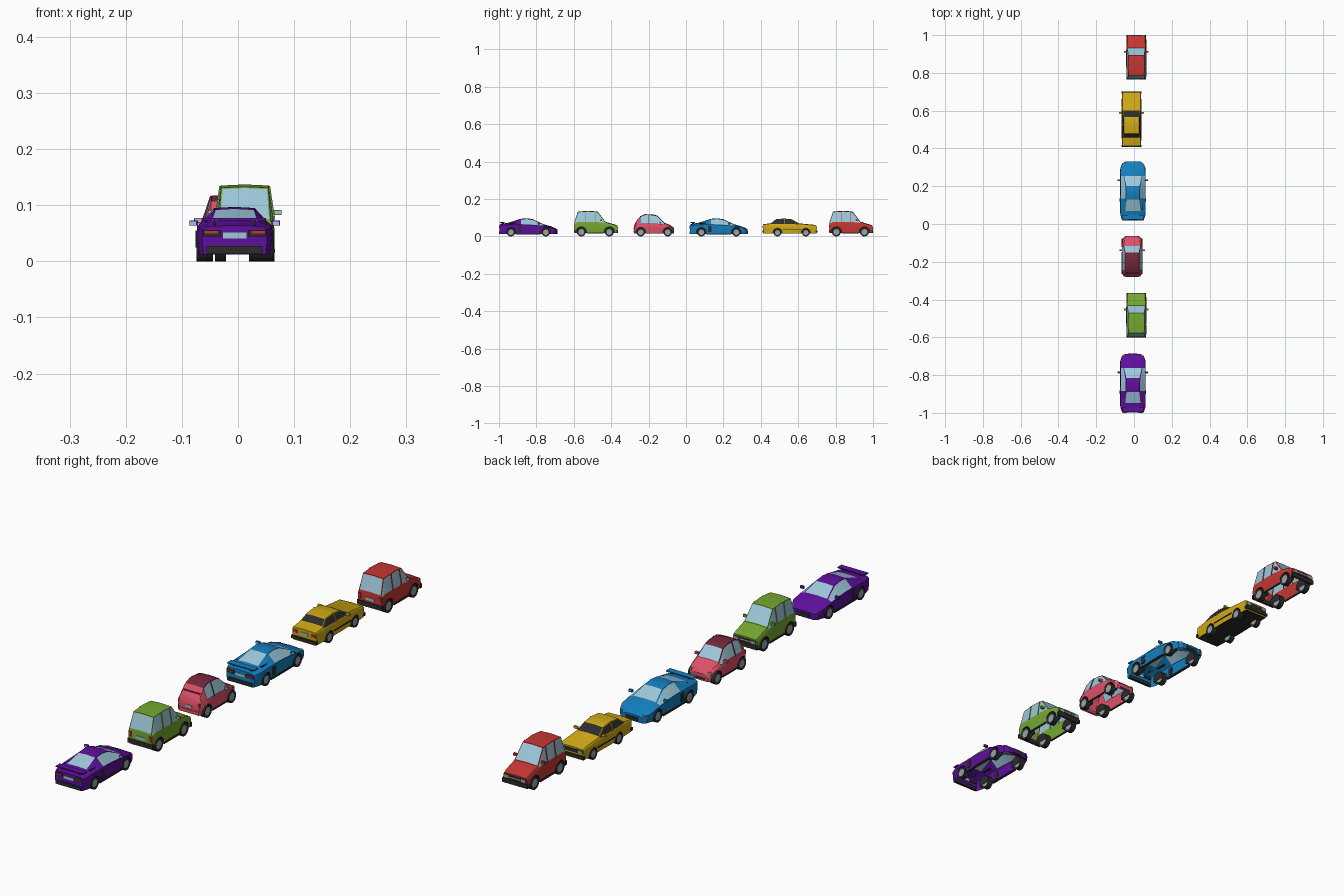
import bpy, bmesh, math
from mathutils import Matrix, Vector

if "Cube" in bpy.data.objects:
    bpy.data.objects.remove(bpy.data.objects["Cube"], do_unlink=True)


def material(name, r, g, b):
    m = bpy.data.materials.new(name)
    m.use_nodes = True
    m.diffuse_color = (r, g, b, 1)
    m.node_tree.nodes["Principled BSDF"].inputs["Base Color"].default_value = (r, g, b, 1)
    return m


PURPLE = material("purple paint", .11, .005, .33)
GREEN = material("green paint", .18, .38, .03)
PINK = material("pink paint", .73, .08, .14)
MAROON = material("dark red fabric", .18, .02, .045)
BLUE = material("blue paint", .007, .21, .52)
YELLOW = material("yellow paint", .62, .39, .008)
RED = material("red paint", .55, .038, .032)
DARK = material("dark rubber", .025, .025, .027)
GLASS = material("pale glass", .34, .58, .7)
GREY = material("light grey metal", .32, .37, .4)


def add_object(name, bm, mats, loc=(0, 0, 0)):
    bmesh.ops.recalc_face_normals(bm, faces=bm.faces)
    me = bpy.data.meshes.new(name)
    bm.to_mesh(me)
    bm.free()
    for m in mats:
        me.materials.append(m)
    ob = bpy.data.objects.new(name, me)
    ob.location = loc
    bpy.context.collection.objects.link(ob)
    return ob


def soften(me, angle=28):
    me.shade_smooth()
    me.set_sharp_from_angle(angle=math.radians(angle))


def cylinder(bm, radius, depth, loc):
    mat = Matrix.Translation(loc) @ Matrix.Rotation(math.pi / 2, 4, 'Y')
    return bmesh.ops.create_cone(bm, cap_ends=True, segments=24, radius1=radius,
                                 radius2=radius, depth=depth, matrix=mat)


class Car:
    """A shell lofted through stations of (y, half width, belt z, roof half width, roof z)."""

    def __init__(self, name, x, y, paint, stations, sides, screen, rear, wheels, radius,
                 base, roof=None, glass=GLASS, floor=False):
        self.name, self.loc, self.paint = name, (x, y, 0), paint
        self.st, self.base = stations, base
        self.width = max(s[1] for s in stations)
        self.length = stations[-1][0]
        mats = [paint, DARK, glass, roof or paint]
        self.body(mats, sides, screen, rear, wheels, radius, floor)
        self.wheels(wheels, radius)

    def body(self, mats, sides, screen, rear, wheels, radius, floor):
        bm = bmesh.new()
        rings = []
        for y, w, belt, rw, top in self.st:
            half = [(w * .95, self.base), (w, self.base + (belt - self.base) * .6),
                    (w * .98, belt), (rw, top)]
            pts = [(-a, z) for a, z in half] + [(0, top + .002)] + half[::-1]
            rings.append([bm.verts.new((a, y, z)) for a, z in pts])
        n = len(rings[0])
        strips = []
        for a, b in zip(rings, rings[1:]):
            strips.append([bm.faces.new((a[k], a[(k + 1) % n], b[(k + 1) % n], b[k]))
                           for k in range(n)])
        bm.faces.new(rings[0])
        bm.faces.new(rings[-1][::-1])
        bmesh.ops.recalc_face_normals(bm, faces=bm.faces)
        # cabin upper colour
        for i in range(*sides):
            for k in range(2, 6):
                strips[i][k].material_index = 3
        # glazing, inset from the frame
        regions = [[strips[i][k] for i in range(*sides)] for k in (2, 5)]
        regions += [[strips[i][k] for i in range(*r) for k in (3, 4)] for r in (screen, rear) if r]
        for faces in regions:
            bmesh.ops.inset_region(bm, faces=faces, thickness=.0025, use_even_offset=True)
            for f in faces:
                f.material_index = 2
        ob = add_object(self.name + " body", bm, mats, self.loc)
        # wheel arches
        bm = bmesh.new()
        for y in wheels:
            for s in (-1, 1):
                cylinder(bm, radius * 1.15, .046, (s * (self.width - .003), y, radius))
        for f in bm.faces:
            f.material_index = 1
        cutter = add_object(self.name + " arch cutter", bm, mats, self.loc)
        cutter.hide_render = True
        mod = ob.modifiers.new("arches", 'BOOLEAN')
        mod.operation, mod.solver, mod.object = 'DIFFERENCE', 'EXACT', cutter
        bpy.context.view_layer.update()
        done = bpy.data.meshes.new_from_object(
            ob.evaluated_get(bpy.context.evaluated_depsgraph_get()))
        ob.modifiers.clear()
        ob.data = done
        bpy.data.objects.remove(cutter, do_unlink=True)
        # open or dark underside
        bm = bmesh.new()
        bm.from_mesh(done)
        under = [f for f in bm.faces
                 if f.normal.z < -.95 and f.calc_center_median().z < self.base + .002]
        if floor:
            for f in under:
                f.material_index = 1
        else:
            bmesh.ops.delete(bm, geom=under, context='FACES')
        bm.to_mesh(done)
        bm.free()
        soften(done)

    def wheels(self, ys, radius):
        for y, end in zip(ys, ("rear", "front")):
            for s, side in ((-1, "right"), (1, "left")):
                bm = bmesh.new()
                cylinder(bm, radius, .02, (0, 0, 0))
                caps = [f for f in bm.faces if len(f.verts) > 4]
                bmesh.ops.inset_individual(bm, faces=caps, thickness=radius * .35, depth=-.002)
                for f in caps:
                    f.material_index = 1
                x, yy, _ = self.loc
                ob = add_object(f"{self.name} {end} {side} wheel", bm, [DARK, GREY],
                                (x + s * (self.width - .010), yy + y, radius))
                soften(ob.data, 40)

    def box(self, part, center, size, mat, pair=False, turn=0):
        for s in ((-1, 1) if pair else (1,)):
            bm = bmesh.new()
            bmesh.ops.create_cube(bm, size=1, matrix=Matrix.Rotation(s * turn, 4, 'Z')
                                  @ Matrix.Diagonal((*size, 1)))
            x, y, z = center
            side = {True: " left" if s > 0 else " right", False: ""}[pair]
            add_object(f"{self.name}{side} {part}", bm, [mat],
                       Vector(self.loc) + Vector((s * x, y, z)))

    def pillars(self, index, mat, y):
        """Window post on each side, leaning with the glass."""
        a, b = [self.st[i] for i in (index, index + 1)]
        t = (y - a[0]) / (b[0] - a[0])
        _, w, belt, rw, top = [p + (q - p) * t for p, q in zip(a, b)]
        for s, side in ((-1, "right"), (1, "left")):
            low, high = Vector((s * w * .98, y, belt)), Vector((s * rw, y, top))
            rot = (high - low).to_track_quat('Z', 'Y').to_matrix().to_4x4()
            bm = bmesh.new()
            bmesh.ops.create_cube(bm, size=1, matrix=Matrix.Translation((low + high) / 2) @ rot
                                  @ Matrix.Diagonal((.003, .005, (high - low).length, 1)))
            add_object(f"{self.name} {side} window post", bm, [mat], self.loc)

    def mirrors(self, y, z):
        x = self.width + .005
        self.box("mirror", (x, y, z), (.015, .008, .009), self.paint, True)
        self.box("mirror glass", (x + .001, y - .0045, z), (.011, .001, .006), GLASS, True)


# Sports cars
for name, y0, paint in (("purple sports car", -.996, PURPLE), ("blue sports car", .022, BLUE)):
    c = Car(name, -.006, y0, paint, [
        (0, .058, .056, .05, .062), (.025, .066, .06, .047, .068), (.045, .068, .062, .043, .071),
        (.11, .068, .063, .036, .092), (.145, .067, .062, .036, .095), (.178, .067, .06, .037, .09),
        (.235, .067, .055, .049, .063), (.275, .066, .048, .047, .052),
        (.298, .057, .038, .042, .042), (.308, .042, .032, .034, .035)],
        (3, 6), (5, 6), (2, 3), (.06, .247), .0225, .012)
    c.box("wing", (0, .014, .075), (.112, .024, .004), paint)
    c.box("wing support", (.036, .016, .069), (.004, .012, .01), DARK, True)
    c.box("tail lamp panel", (.04, 0, .05), (.032, .006, .012), DARK, True)
    c.box("tail light", (.042, -.002, .052), (.024, .004, .004), RED, True)
    c.box("rear plate", (0, 0, .046), (.042, .004, .01), GLASS)
    c.box("diffuser", (0, .002, .02), (.1, .01, .014), DARK)
    c.box("side vent", (.067, .105, .04), (.005, .018, .03), DARK, True)
    c.box("sill", (.064, .153, .014), (.008, .13, .006), DARK, True)
    c.box("headlight", (.047, .294, .038), (.018, .014, .005), GREY, True, -.6)
    c.box("side intake", (.044, .299, .023), (.02, .01, .01), DARK, True, -.6)
    c.box("grille", (0, .308, .022), (.05, .004, .014), DARK)
    c.box("engine vent", (.05, .07, .069), (.006, .04, .004), DARK, True)
    c.mirrors(.21, .068)

# Boxy hatchbacks
for name, y0, paint in (("green hatchback", -.597, GREEN), ("red hatchback", .767, RED)):
    c = Car(name, .012, y0, paint, [
        (0, .05, .067, .046, .073), (.019, .052, .074, .042, .131), (.075, .053, .074, .043, .135),
        (.125, .053, .074, .042, .131), (.165, .053, .07, .048, .077),
        (.218, .051, .056, .047, .061), (.23, .05, .05, .046, .055)],
        (0, 4), (3, 4), (0, 1), (.037, .187), .024, .018)
    c.pillars(1, paint, .062)
    c.pillars(2, paint, .112)
    c.box("rear bumper", (0, .001, .029), (.104, .008, .016), DARK)
    c.box("front bumper", (0, .229, .027), (.104, .008, .016), DARK)
    c.box("grille", (0, .23, .044), (.088, .004, .014), DARK)
    c.box("headlight", (.035, .231, .044), (.018, .004, .011), GREY, True)
    c.box("grille bar", (0, .2315, .044), (.046, .002, .004), GREY)
    c.box("tail light", (.042, -.001, .055), (.01, .004, .02), RED, True)
    c.box("rear plate", (0, -.001, .05), (.036, .003, .01), GLASS)
    c.box("sill", (.051, .112, .019), (.005, .09, .006), DARK, True)
    c.mirrors(.145, .087)

# Small rounded soft-top
c = Car("pink soft top", -.010, -.278, PINK, [
    (0, .042, .05, .034, .055), (.01, .05, .058, .039, .076), (.033, .054, .065, .038, .106),
    (.058, .055, .067, .037, .117), (.105, .055, .067, .037, .115), (.125, .055, .066, .037, .109),
    (.162, .054, .062, .045, .071), (.192, .051, .052, .041, .06),
    (.208, .044, .042, .035, .048), (.214, .036, .036, .03, .04)],
    (2, 6), (5, 6), None, (.036, .18), .0225, .016, MAROON)
c.pillars(3, MAROON, .075)
c.box("rear roof panel", (0, .022, .089), (.07, .014, .003), MAROON)
c.box("rear bumper", (0, .001, .025), (.07, .006, .01), PINK)
c.box("tail light", (.041, .004, .052), (.008, .008, .012), RED, True)
c.box("rear plate", (0, -.001, .042), (.026, .003, .008), GLASS)
c.box("headlight", (.037, .204, .044), (.012, .012, .012), GREY, True, -.5)
c.box("grille", (0, .213, .024), (.05, .004, .007), DARK)
c.box("sill", (.052, .108, .017), (.005, .09, .005), DARK, True)
c.mirrors(.14, .073)

# Long saloon
c = Car("yellow saloon", -.013, .413, YELLOW, [
    (0, .05, .059, .047, .063), (.042, .052, .064, .047, .069), (.068, .052, .064, .039, .09),
    (.11, .053, .064, .039, .094), (.152, .053, .064, .039, .09), (.19, .052, .062, .047, .068),
    (.274, .051, .055, .047, .06), (.284, .05, .052, .046, .056)],
    (1, 5), (4, 5), (1, 2), (.076, .228), .0205, .016, None, DARK, True)
c.pillars(3, YELLOW, .114)
c.box("rear bumper", (0, 0, .027), (.104, .01, .011), DARK)
c.box("front bumper", (0, .284, .027), (.104, .01, .011), DARK)
c.box("grille", (0, .284, .045), (.09, .004, .013), DARK)
c.box("headlight", (.036, .285, .045), (.016, .004, .01), GREY, True)
c.box("tail light", (.038, -.001, .05), (.018, .004, .01), RED, True)
c.box("rear plate", (0, -.001, .048), (.03, .003, .009), GLASS)
c.box("side moulding", (.0525, .152, .036), (.003, .1, .004), DARK, True)
c.mirrors(.175, .072)
